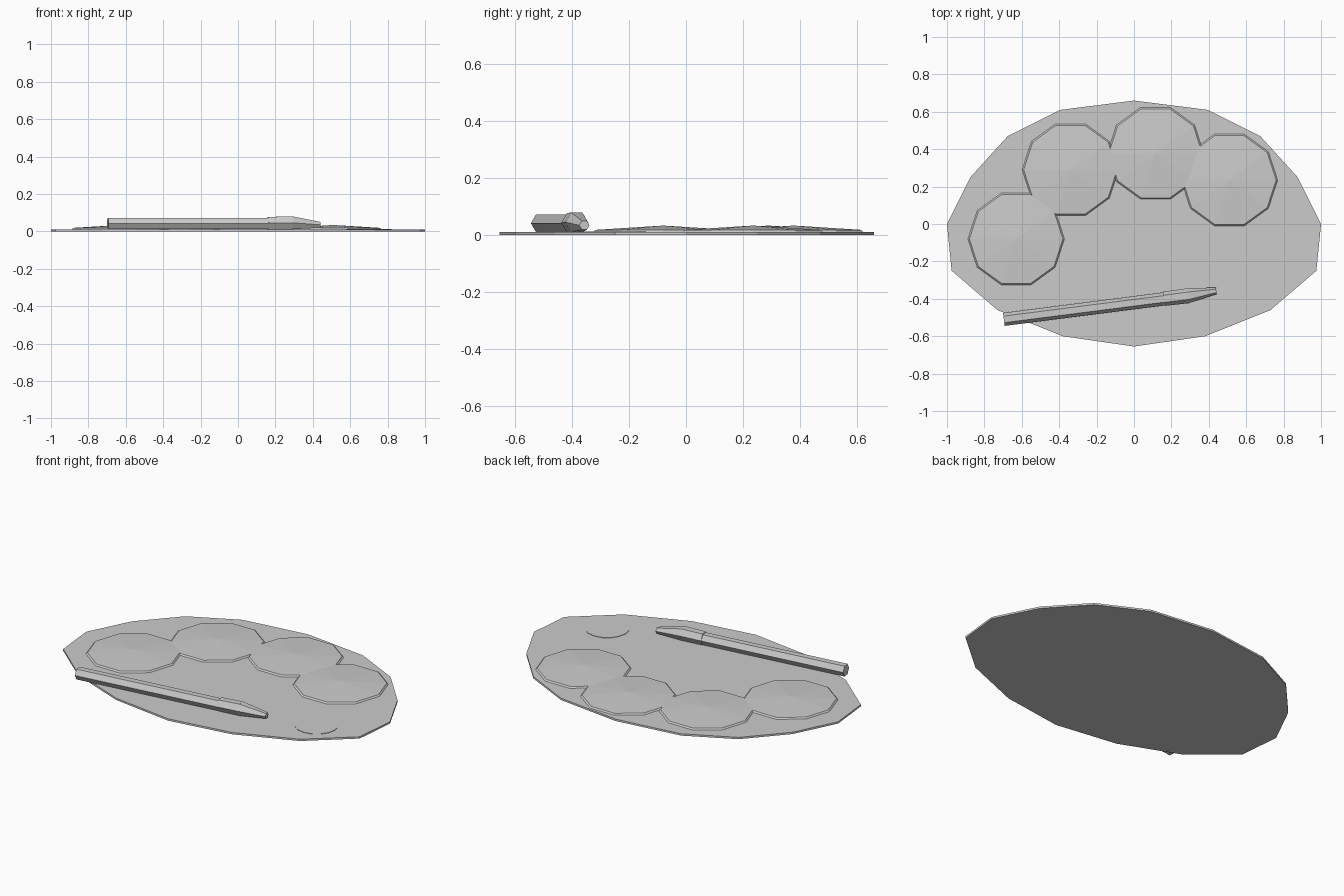
import bpy, bmesh, math
from mathutils import Vector

if "Cube" in bpy.data.objects:
    bpy.data.objects.remove(bpy.data.objects["Cube"])

# One flat grey for the whole model
grey = bpy.data.materials.new("plain_grey")
grey.diffuse_color = (0.6, 0.6, 0.6, 1)
grey.use_nodes = True
grey.node_tree.nodes["Principled BSDF"].inputs["Base Color"].default_value = grey.diffuse_color


def loft(name, rings, apex=None):
    """Skin a list of equal-length point rings, capped (or closed to an apex)."""
    bm = bmesh.new()
    loops = [[bm.verts.new(p) for p in ring] for ring in rings]
    n = len(loops[0])
    for a, b in zip(loops, loops[1:]):
        for i in range(n):
            j = (i + 1) % n
            bm.faces.new((a[i], a[j], b[j], b[i]))
    bm.faces.new(loops[0][::-1])
    if apex:
        tip = bm.verts.new(apex)
        for i in range(n):
            bm.faces.new((loops[-1][i], loops[-1][(i + 1) % n], tip))
    else:
        bm.faces.new(loops[-1])
    bmesh.ops.recalc_face_normals(bm, faces=bm.faces)
    mesh = bpy.data.meshes.new(name)
    bm.to_mesh(mesh)
    bm.free()
    mesh.materials.append(grey)
    ob = bpy.data.objects.new(name, mesh)
    bpy.context.collection.objects.link(ob)
    return ob


def circle(x, y, z, r, n):
    return [(x + r * math.cos(math.tau * i / n),
             y + r * math.sin(math.tau * i / n), z) for i in range(n)]


# Palette board: half outline mirrored across x
half = [(0, 0.66), (0.395, 0.61), (0.675, 0.47), (0.875, 0.25), (1, 0),
        (0.975, -0.25), (0.73, -0.46), (0.38, -0.60), (0, -0.655)]
outline = half + [(-x, y) for x, y in half[-2:0:-1]]
loft("palette_board", [[(x, y, z) for x, y in outline] for z in (0, 0.011)])

# Paint blobs: ten-sided shallow cones with a small bevelled rim
for i, (x, y) in enumerate([(-0.63, -0.08), (-0.34, 0.29), (0.115, 0.378), (0.51, 0.235)]):
    loft(f"paint_blob_{i + 1}",
         [circle(x, y, 0.005, 0.258, 10), circle(x, y, 0.011, 0.258, 10),
          circle(x, y, 0.019, 0.25, 10)], apex=(x, y, 0.034))

# Thumb spot: thin disc
loft("thumb_spot", [circle(0.70, -0.26, z, 0.12, 16) for z in (0.006, 0.0135)])

# Brush: hexagonal sections along a slightly turned axis
axis = Vector((0.86, 0.11, 0)).normalized()
side = Vector((-axis.y, axis.x, 0))


def hexagon(x, y, z, r):
    c = Vector((x, y, z))
    return [c + side * r * math.cos(math.tau * i / 6)
            + Vector((0, 0, r * math.sin(math.tau * i / 6))) for i in range(6)]


loft("brush_handle", [hexagon(-0.696, -0.51, 0.042, 0.035),
                      hexagon(0.165, -0.40, 0.042, 0.035)])
loft("brush_ferrule", [hexagon(0.16, -0.40, 0.044, 0.038),
                       hexagon(0.288, -0.384, 0.046, 0.040)])
loft("brush_tip", [hexagon(0.287, -0.384, 0.046, 0.040),
                   hexagon(0.44, -0.357, 0.035, 0.018)])
